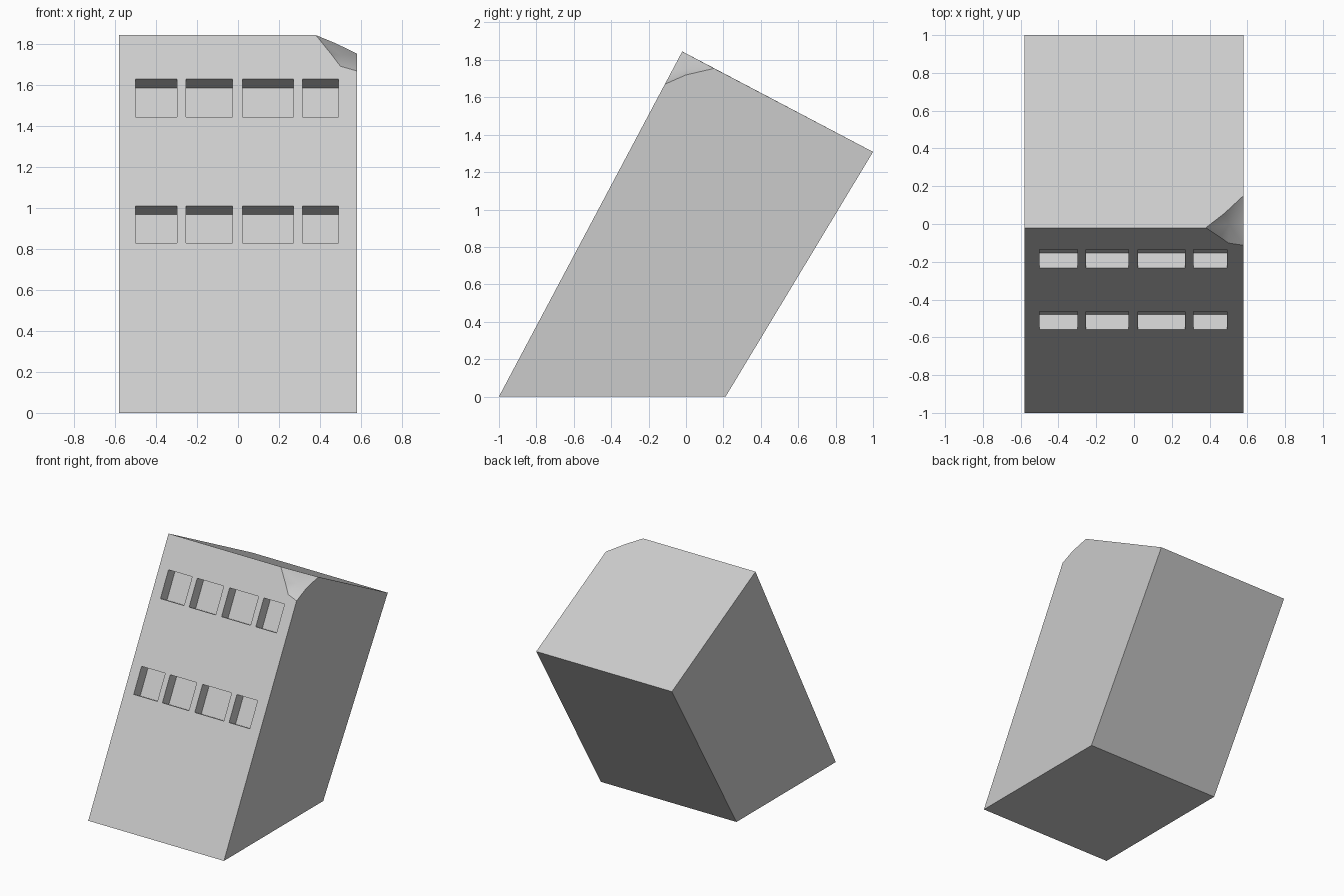
import bpy, bmesh, math
from mathutils import Matrix, Vector

if "Cube" in bpy.data.objects:
    bpy.data.objects.remove(bpy.data.objects["Cube"])

W = 0.58
SIDE = [(-1, 0), (0.212, 0), (1, 1.308), (-0.02, 1.845)]   # leaning side profile (y, z)
LEAN = math.atan2(0.98, 1.845)
corner = Vector((W, -0.02, 1.845))
down = Vector((0, -math.sin(LEAN), -math.cos(LEAN)))       # down the front wall
back = Vector((0, math.cos(LEAN), -math.sin(LEAN)))        # back along the roof


def make_object(name, bm):
    bmesh.ops.recalc_face_normals(bm, faces=bm.faces)
    mesh = bpy.data.meshes.new(name)
    bm.to_mesh(mesh)
    bm.free()
    obj = bpy.data.objects.new(name, mesh)
    bpy.context.collection.objects.link(obj)
    return obj


# Leaning block with one chipped corner
bm = bmesh.new()


def chip_vert(a, b, c):
    return bm.verts.new(corner + Vector((-a, 0, 0)) + down * b + back * c)


l0, l1, l2, l3 = [bm.verts.new((-W, y, z)) for y, z in SIDE]
r0, r1, r2 = [bm.verts.new((W, y, z)) for y, z in SIDE[:3]]
edge = chip_vert(0.2, 0, 0)
front_mid = [chip_vert(0.125, 0.105, 0), chip_vert(0.08, 0.172, 0)]
low = chip_vert(0, 0.198, 0)
side_mid = chip_vert(0, 0.102, 0.076)
rear = chip_vert(0, 0, 0.193)
roof_mid = chip_vert(0.1, 0, 0.088)
hollow = chip_vert(0.075, 0.08, 0.062)

for face in ([l0, l1, l2, l3], [l0, r0, r1, l1], [l1, r1, r2, l2],
             [l0, l3, edge, *front_mid, low, r0],
             [r0, low, side_mid, rear, r2, r1],
             [l3, l2, r2, rear, roof_mid, edge]):
    bm.faces.new(face)
rim = [edge, *front_mid, low, side_mid, rear, roof_mid]
for i, v in enumerate(rim):
    bm.faces.new([v, rim[(i + 1) % len(rim)], hollow])
block = make_object("leaning_tower_block", bm)

# Recessed window openings, two rows of four
bm = bmesh.new()
for z0, z1 in ((0.83, 1.01), (1.445, 1.63)):
    for x0, x1 in ((-0.5, -0.298), (-0.255, -0.028), (0.022, 0.27), (0.315, 0.492)):
        z = (z0 + z1) / 2
        centre = Vector(((x0 + x1) / 2, -1 + z * math.tan(LEAN), z))
        size = Matrix.Diagonal((x1 - x0, 0.18, (z1 - z0) / math.cos(LEAN), 1))
        bmesh.ops.create_cube(
            bm, size=1,
            matrix=Matrix.Translation(centre) @ Matrix.Rotation(-LEAN, 4, 'X') @ size)
cutter = make_object("window_cutter", bm)
cutter.hide_render = True

cut = block.modifiers.new("windows", 'BOOLEAN')
cut.operation = 'DIFFERENCE'
cut.solver = 'EXACT'
cut.object = cutter
bpy.context.view_layer.objects.active = block
block.select_set(True)
bpy.ops.object.modifier_apply(modifier=cut.name)
bpy.data.objects.remove(cutter)
bpy.ops.object.shade_smooth_by_angle(angle=math.radians(30))
